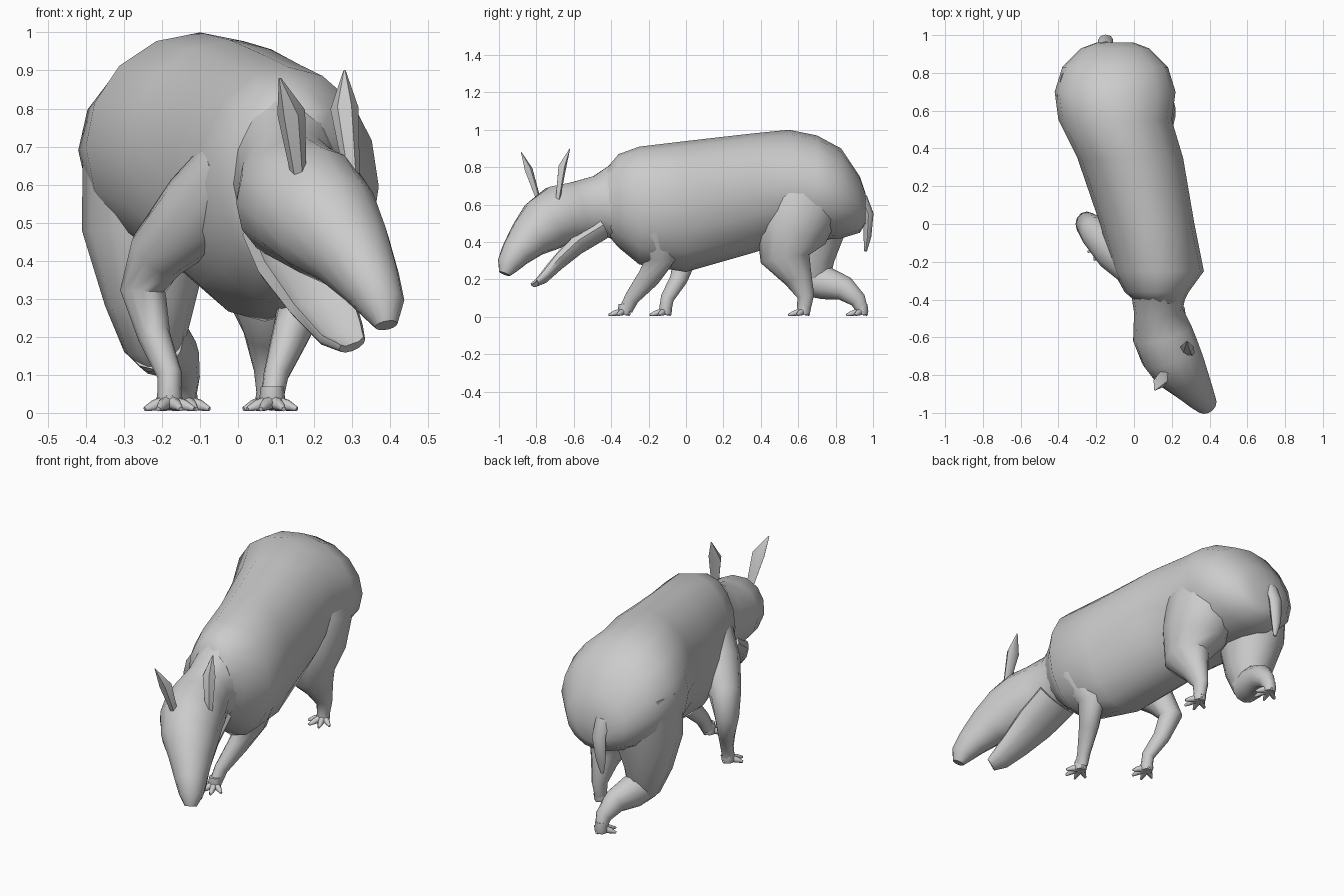
import bpy
import bmesh
import math
from mathutils import Vector

cube = bpy.data.objects.get("Cube")
if cube:
    bpy.data.objects.remove(cube, do_unlink=True)

# One plain hide colour for the whole animal
hide = bpy.data.materials.new("grey_hide")
hide.use_nodes = True
hide.diffuse_color = (.6, .6, .6, 1)
hide.node_tree.nodes["Principled BSDF"].inputs["Base Color"].default_value = hide.diffuse_color


def add_tube(bm, rings, sides=12, normal=None, hollow=1, depth=1):
    """Skin elliptical rings (x, y, z, half width) along a path."""
    centres = [Vector(ring[:3]) for ring in rings]
    last = len(rings) - 1
    loops = []
    for i, ring in enumerate(rings):
        # A ring may carry its own half depth, otherwise it follows the width
        half_width = ring[3]
        half_depth = ring[4] if len(ring) > 4 else half_width * depth
        if normal:
            tangent = Vector(normal)
        else:
            tangent = centres[min(i + 1, last)] - centres[max(i - 1, 0)]
        tangent.normalize()
        side = Vector((1, 0, 0))
        side = (side - tangent * side.dot(tangent)).normalized()
        up = tangent.cross(side)
        loop = []
        for k in range(sides):
            angle = math.tau * k / sides
            height = math.sin(angle)
            if height > .8:  # the upper strip can be sunk to form a trough
                height *= hollow
            offset = side * half_width * math.cos(angle) + up * half_depth * height
            loop.append(bm.verts.new(centres[i] + offset))
        loops.append(loop)
    for lower, upper in zip(loops, loops[1:]):
        for k in range(sides):
            following = (k + 1) % sides
            bm.faces.new((lower[k], lower[following], upper[following], upper[k]))
    bm.faces.new(loops[0])
    bm.faces.new(loops[-1])


def finish(name, bm):
    """Turn the bmesh into a smooth shaded object."""
    bmesh.ops.recalc_face_normals(bm, faces=bm.faces[:])
    mesh = bpy.data.meshes.new(name)
    bm.to_mesh(mesh)
    bm.free()
    mesh.materials.append(hide)
    obj = bpy.data.objects.new(name, mesh)
    bpy.context.collection.objects.link(obj)
    bpy.ops.object.select_all(action="DESELECT")
    obj.select_set(True)
    bpy.context.view_layer.objects.active = obj
    bpy.ops.object.shade_smooth_by_angle(angle=math.radians(50))


def part(name, *tubes, **options):
    """Build one object from one or more tubes."""
    bm = bmesh.new()
    for rings in tubes:
        add_tube(bm, rings, **options)
    finish(name, bm)


def foot(name, x, y):
    """Small pad with four splayed toes and a heel spur."""
    pad = [(x, y, .07, .03), (x, y, .03, .035), (x, y, .01, .03)]
    digits = []
    for degrees in (-60, -20, 20, 60, 165):
        turn = math.radians(degrees)
        length = .06 + .03 * math.cos(turn)
        dx, dy = math.sin(turn) * length, -math.cos(turn) * length
        digits.append([(x, y, .03, .02),
                       (x + dx * .6, y + dy * .6, .02, .015),
                       (x + dx, y + dy, .01, .006)])
    part(name, pad, *digits, sides=8)


# Body: slices given as y, centre x, half width, bottom and top
slices = [
    (-.42, .14, .12, .44, .8),
    (-.36, .12, .17, .37, .87),
    (-.25, .13, .24, .28, .91),
    (0, .07, .25, .24, .94),
    (.35, -.02, .28, .34, .98),
    (.55, -.1, .3, .4, 1),
    (.7, -.1, .32, .41, .97),
    (.83, -.1, .28, .42, .9),
    (.93, -.1, .18, .45, .75),
    (.96, -.1, .1, .5, .66),
]
part("body", [(x, y, (bottom + top) / 2, half_width, (top - bottom) / 2)
              for y, x, half_width, bottom, top in slices],
     sides=16, normal=(0, 1, 0))

# Neck, skull and drooping snout, turned towards the left
part("head_and_snout", [
    (.13, -.34, .61, .15, .23),
    (.13, -.46, .59, .13, .17),
    (.15, -.58, .56, .16),
    (.19, -.68, .54, .16),
    (.24, -.76, .49, .145),
    (.3, -.84, .42, .11),
    (.35, -.91, .34, .08),
    (.38, -.95, .28, .06),
    (.39, -.97, .23, .03),
], sides=14, depth=1.04)

# Open lower jaw with a trough along the top
part("lower_jaw", [
    (.14, -.46, .48, .13),
    (.17, -.6, .39, .12),
    (.22, -.7, .29, .09),
    (.27, -.77, .21, .065),
    (.3, -.81, .18, .04),
], hollow=.1, depth=.55)

# Leaf-shaped ears
for name, base, middle, tip in (
    ("left_ear", (.3, -.68, .62), (.28, -.65, .8), (.28, -.62, .9)),
    ("right_ear", (.16, -.78, .62), (.14, -.83, .79), (.11, -.88, .88)),
):
    part(name, [(*base, .02), (*middle, .037), (*tip, .003)], sides=6, hollow=.3)

# Front legs, from shoulder to ankle
part("left_front_leg", [
    (.25, -.25, .64, .09),
    (.23, -.18, .46, .1),
    (.18, -.13, .32, .07),
    (.14, -.2, .21, .05),
    (.1, -.29, .1, .033),
    (.09, -.32, .04, .03),
], depth=1.2)
part("right_front_leg", [
    (0, -.22, .64, .11),
    (-.1, -.14, .53, .11),
    (-.21, -.04, .42, .08),
    (-.25, 0, .32, .06),
    (-.22, -.04, .2, .043),
    (-.18, -.1, .1, .033),
    (-.18, -.11, .04, .03),
], depth=1.1)

# Left hind leg, standing under the body
part("left_hind_leg", [
    (.03, .65, .76, .13),
    (.04, .61, .6, .18),
    (.06, .56, .44, .16),
    (.08, .53, .31, .11),
    (.08, .6, .21, .065),
    (.08, .64, .11, .038),
    (.08, .63, .04, .03),
], depth=1.2)

# Right hind leg, stretched backwards with a low shank
thigh = [
    (-.21, .68, .72, .2),
    (-.24, .67, .47, .17),
    (-.23, .66, .29, .12),
    (-.22, .68, .17, .08),
    (-.21, .69, .12, .04),
]
shank = [
    (-.22, .65, .2, .08),
    (-.2, .75, .18, .08),
    (-.16, .85, .15, .06),
    (-.14, .92, .09, .04),
    (-.14, .94, .04, .03),
]
part("right_hind_leg", thigh, shank, depth=1.1)

# Feet
for name, x, y in (("left_front_foot", .09, -.33), ("right_front_foot", -.18, -.11),
                   ("left_hind_foot", .08, .63), ("right_hind_foot", -.14, .94)):
    foot(name, x, y)

# Short hanging tail
part("tail", [
    (-.15, .94, .64, .04),
    (-.15, .975, .55, .04),
    (-.16, .97, .43, .03),
    (-.16, .96, .35, .01),
], sides=8, depth=.7)
